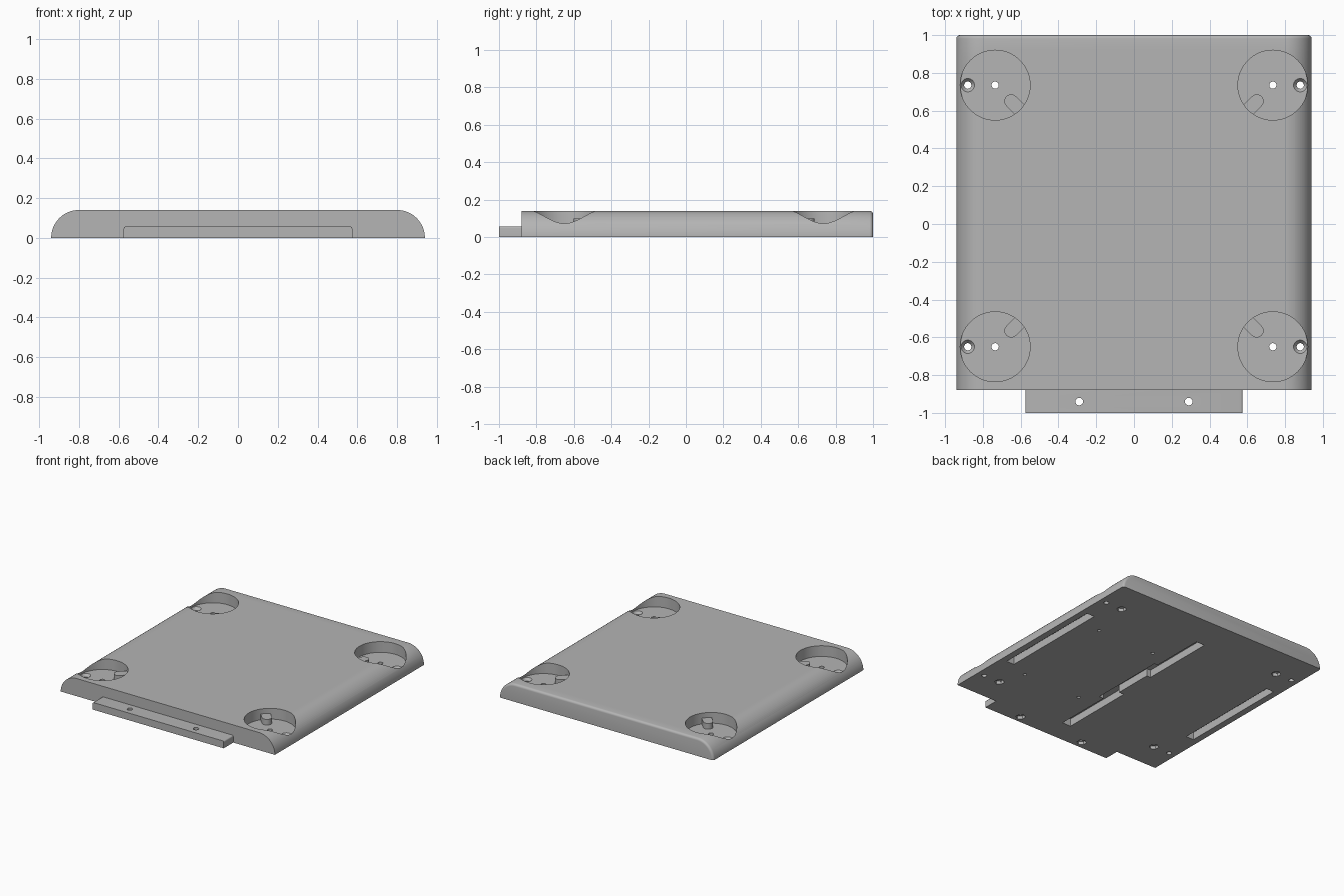
import bpy, bmesh, math
from mathutils import Matrix, Vector

if "Cube" in bpy.data.objects:
    bpy.data.objects.remove(bpy.data.objects["Cube"])

H, W, R = 0.14, 0.94, 0.14            # plate height, half width, side radius
FRONT, BACK = -0.88, 1.0
FLOOR = 0.055                         # pocket floor height
CORNERS = [(sx * 0.735, y, sx, sy) for sx in (-1, 1) for y, sy in ((0.735, -1), (-0.65, 1))]

grey = bpy.data.materials.new("grey_plastic")
grey.diffuse_color = (0.46, 0.46, 0.46, 1)
grey.use_nodes = True
grey.node_tree.nodes["Principled BSDF"].inputs["Base Color"].default_value = grey.diffuse_color


def finish(name, bm):
    bmesh.ops.recalc_face_normals(bm, faces=bm.faces)
    me = bpy.data.meshes.new(name)
    bm.to_mesh(me)
    bm.free()
    me.materials.append(grey)
    ob = bpy.data.objects.new(name, me)
    bpy.context.collection.objects.link(ob)
    return ob


def add_cyl(bm, x, y, z0, z1, r0, r1=None, n=32):
    m = Matrix.Translation((x, y, (z0 + z1) / 2))
    bmesh.ops.create_cone(bm, cap_ends=True, segments=n, radius1=r0,
                          radius2=r0 if r1 is None else r1, depth=z1 - z0, matrix=m)


def add_box(bm, x0, x1, y0, y1, z0, z1):
    m = Matrix.Translation(((x0 + x1) / 2, (y0 + y1) / 2, (z0 + z1) / 2))
    m = m @ Matrix.Diagonal((x1 - x0, y1 - y0, z1 - z0, 1))
    return bmesh.ops.create_cube(bm, size=1, matrix=m)["verts"]


def extrude(bm, pts, vec):
    f = bm.faces.new([bm.verts.new(p) for p in pts])
    g = bmesh.ops.extrude_face_region(bm, geom=[f], use_keep_orig=True)
    bmesh.ops.translate(bm, vec=vec, verts=[v for v in g["geom"] if isinstance(v, bmesh.types.BMVert)])


def cut(target, bm):
    cutter = finish("cutter", bm)
    cutter.hide_render = True
    mod = target.modifiers.new("cut", "BOOLEAN")
    mod.operation, mod.solver, mod.object = "DIFFERENCE", "EXACT", cutter
    bpy.context.view_layer.objects.active = target
    bpy.ops.object.modifier_apply(modifier=mod.name)
    bpy.data.objects.remove(cutter)


def smooth(ob):
    bpy.ops.object.select_all(action="DESELECT")
    ob.select_set(True)
    bpy.context.view_layer.objects.active = ob
    bpy.ops.object.shade_smooth_by_angle(angle=math.radians(30))


# Plate: flat top with quarter-round sides and a softened back rim
bm = bmesh.new()
arc = [(W - R + R * math.cos(a), R * math.sin(a)) for a in (math.pi / 2 * i / 20 for i in range(21))]
profile = arc + [(-x, z) for x, z in reversed(arc)]
extrude(bm, [(x, FRONT, z) for x, z in profile], Vector((0, BACK - FRONT, 0)))
bmesh.ops.recalc_face_normals(bm, faces=bm.faces)
rim = [e for e in bm.edges if all(v.co.y > BACK - 1e-4 for v in e.verts)
       and any(v.co.z > 1e-4 for v in e.verts)]
bmesh.ops.bevel(bm, geom=rim, offset=0.018, segments=4, profile=0.5, affect="EDGES")
plate = finish("plate", bm)

# Round corner pockets
bm = bmesh.new()
for x, y, sx, sy in CORNERS:
    add_cyl(bm, x, y, FLOOR, 0.3, 0.185, n=64)
cut(plate, bm)

# Through holes in each pocket
bm = bmesh.new()
for x, y, sx, sy in CORNERS:
    add_cyl(bm, x, y, -0.1, 0.2, 0.019)
    add_cyl(bm, sx * 0.88, y, -0.1, 0.2, 0.019)
cut(plate, bm)

# Countersinks above, nut recesses and blind screw holes below
bm = bmesh.new()
for x, y, sx, sy in CORNERS:
    add_cyl(bm, sx * 0.88, y, FLOOR - 0.022, FLOOR + 0.002, 0.018, 0.037)
    add_cyl(bm, x, y, -0.05, 0.025, 0.036, n=6)
for x in (-0.66, -0.15, 0.15, 0.66):
    if x > 0:
        for y in (0.39, -0.45):
            add_cyl(bm, x, y, -0.05, 0.06, 0.013, n=20)
cut(plate, bm)

# Underside slots: one along each side, a staggered one in the middle
bm = bmesh.new()
for sx in (-1, 1):
    x0, x1 = sorted((sx * 0.82, sx * 0.888))
    add_box(bm, x0, x1, -0.385, 0.525, -0.05, 0.06)
zig = [(-0.075, -0.81), (0, -0.81), (0, -0.345), (0.04, -0.345), (0.04, 0.28), (0.01, 0.28),
       (0.01, 0.72), (-0.065, 0.72), (-0.065, 0.11), (-0.03, 0.11), (-0.03, -0.205), (-0.075, -0.205)]
extrude(bm, [(x, y, -0.05) for x, y in zig], Vector((0, 0, 0.11)))
cut(plate, bm)
smooth(plate)

# Raised keys joining each pocket wall, pointing to the plate middle
for i, (x, y, sx, sy) in enumerate(CORNERS):
    d = Vector((-sx, sy, 0)).normalized()
    n = Vector((-d.y, d.x, 0))
    r, c = 0.036, Vector((x, y, FLOOR - 0.01)) + d * 0.12
    pts = [c - d * r * math.cos(a) + n * r * math.sin(a)
           for a in (-math.pi / 2 + math.pi * k / 12 for k in range(13))]
    pts += [c + d * 0.07 + n * r, c + d * 0.07 - n * r]
    bm = bmesh.new()
    extrude(bm, pts, Vector((0, 0, 0.055)))
    smooth(finish(f"pocket_key_{i + 1}", bm))

# Front mounting tab with softened top and end edges
bm = bmesh.new()
add_box(bm, -0.575, 0.575, -1.0, FRONT, 0, 0.057)
edges = [e for e in bm.edges if abs(e.verts[0].co.y - e.verts[1].co.y) > 0.01
         and e.verts[0].co.z > 0.01]
bmesh.ops.bevel(bm, geom=edges, offset=0.01, segments=4, profile=0.5, affect="EDGES")
tab = finish("front_tab", bm)
bm = bmesh.new()
for x in (-0.29, 0.29):
    add_cyl(bm, x, -0.94, -0.1, 0.2, 0.02)
cut(tab, bm)
bm = bmesh.new()
for x in (-0.29, 0.29):
    add_cyl(bm, x, -0.94, -0.05, 0.025, 0.036, n=6)
cut(tab, bm)
smooth(tab)
